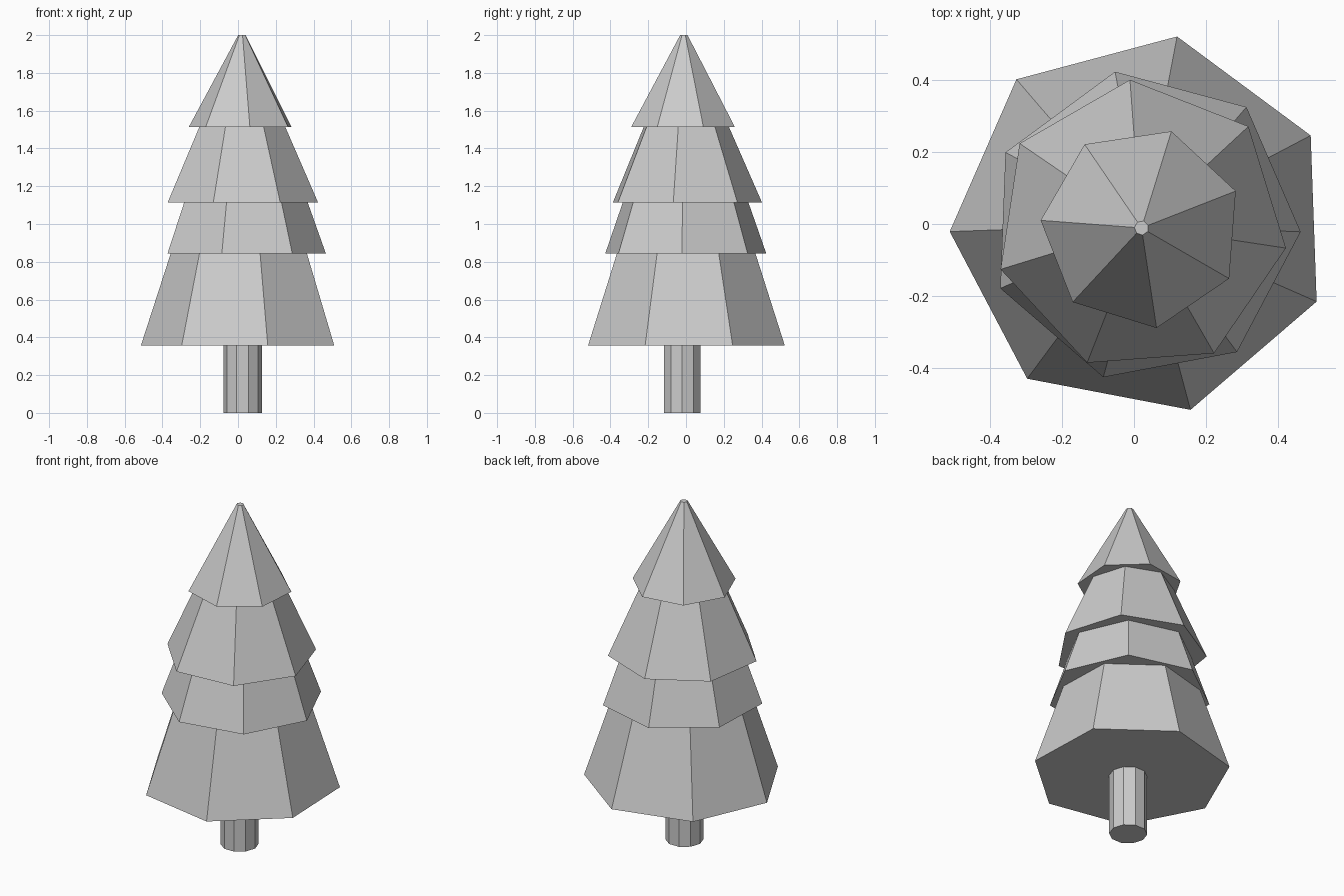
import bpy, bmesh
from math import cos, sin, radians, tau

if "Cube" in bpy.data.objects:
    bpy.data.objects.remove(bpy.data.objects["Cube"])


def frustum(name, sides, phase, center, z0, z1, r0, r1):
    """Closed flat-shaded frustum; phase is the angle of the first corner."""
    bm = bmesh.new()
    rings = []
    for z, r in ((z0, r0), (z1, r1)):
        rings.append([bm.verts.new((center[0] + r * cos(radians(phase) + tau * i / sides),
                                    center[1] + r * sin(radians(phase) + tau * i / sides), z))
                      for i in range(sides)])
    low, high = rings
    bm.faces.new(low[::-1])
    bm.faces.new(high)
    for i in range(sides):
        j = (i + 1) % sides
        bm.faces.new((low[i], low[j], high[j], high[i]))
    mesh = bpy.data.meshes.new(name)
    bm.to_mesh(mesh)
    bm.free()
    obj = bpy.data.objects.new(name, mesh)
    bpy.context.collection.objects.link(obj)


# Ten-sided trunk, tucked slightly into the foliage
frustum("trunk", 10, 0, (0.024, -0.02), 0, 0.40, 0.102, 0.102)

# Foliage tiers: phase, centre, base z, visible top z, base radius, top radius
tiers = [
    ("foliage_bottom", 79.2, (0.020, -0.002), 0.358, 0.845, 0.534, 0.376),
    ("foliage_lower", -2.2, (0.028, -0.005), 0.845, 1.115, 0.437, 0.341),
    ("foliage_upper", -8.6, (0.019, -0.006), 1.115, 1.514, 0.409, 0.234),
    ("foliage_top", 21.4, (0.021, -0.011), 1.514, 2.0, 0.282, 0.020),
]
for name, phase, center, z0, z1, r0, r1 in tiers:
    # Continue each tier a little way up inside the one above
    t = 1 + (0.05 / (z1 - z0) if z1 < 2 else 0)
    frustum(name, 7, phase, center, z0, z0 + (z1 - z0) * t, r0, r0 + (r1 - r0) * t)
